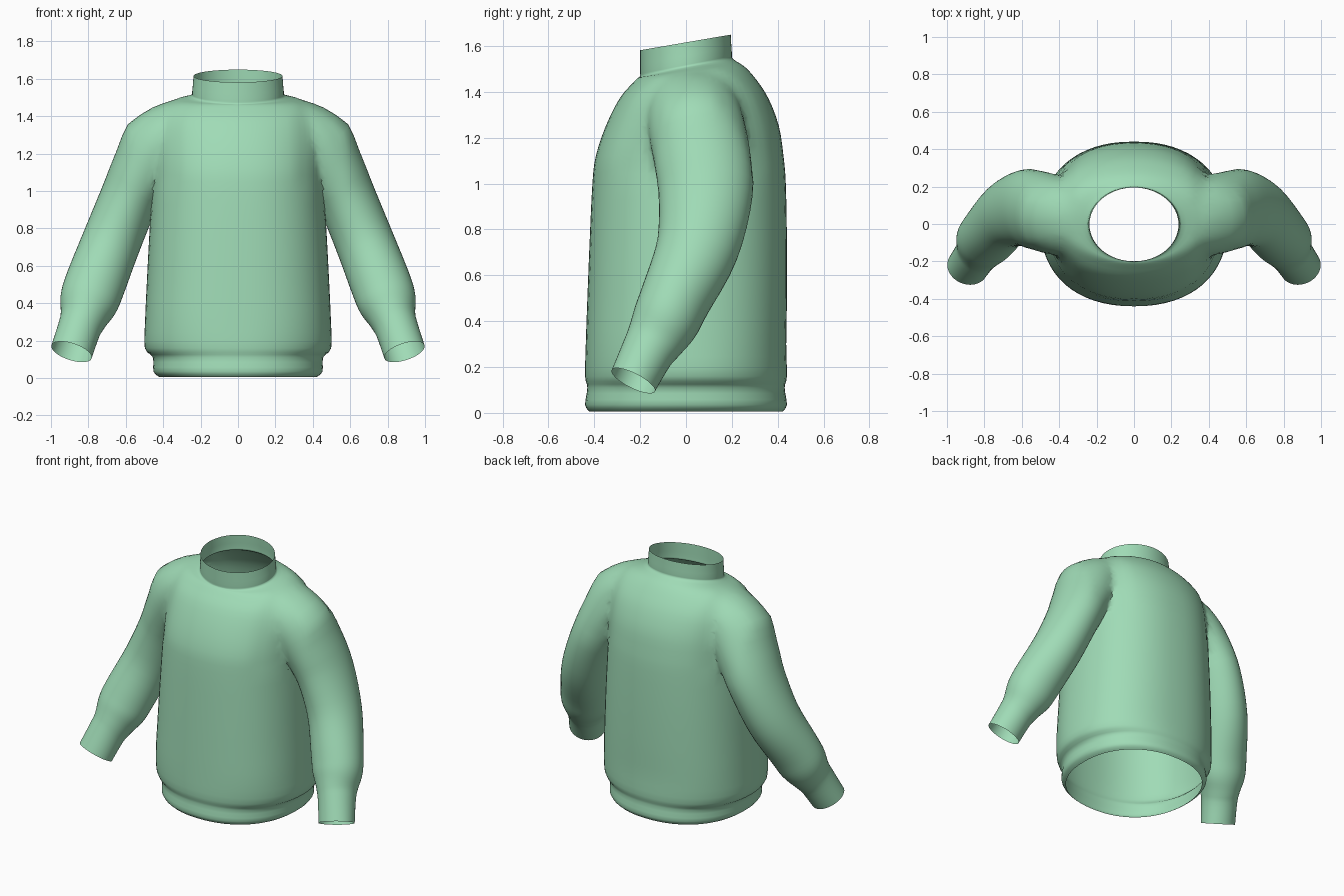
import bpy, bmesh, math
from mathutils import Vector

if "Cube" in bpy.data.objects:
    bpy.data.objects.remove(bpy.data.objects["Cube"])


def spline(rows, steps):
    # Catmull-Rom interpolation of rows of numbers
    out = []
    for i in range(len(rows) - 1):
        a, b = rows[max(i - 1, 0)], rows[i]
        c, d = rows[i + 1], rows[min(i + 2, len(rows) - 1)]
        for k in range(steps):
            t = k / steps
            out.append([0.5 * (2 * q + (r - p) * t + (2 * p - 5 * q + 4 * r - s) * t * t
                               + (3 * q - p - 3 * r + s) * t ** 3)
                        for p, q, r, s in zip(a, b, c, d)])
    return out + [list(rows[-1])]


def loft(name, rings):
    # closed tube through rings of points, with an n-gon at each end
    bm = bmesh.new()
    vs = [[bm.verts.new(p) for p in ring] for ring in rings]
    n = len(vs[0])
    for a, b in zip(vs, vs[1:]):
        for i in range(n):
            bm.faces.new((a[i], a[(i + 1) % n], b[(i + 1) % n], b[i]))
    bm.faces.new(vs[0])
    bm.faces.new(vs[-1])
    bmesh.ops.recalc_face_normals(bm, faces=bm.faces)
    me = bpy.data.meshes.new(name)
    bm.to_mesh(me)
    bm.free()
    ob = bpy.data.objects.new(name, me)
    bpy.context.collection.objects.link(ob)
    return ob


# body with hem and collar: z, half width, front y, back y, tilt, roundness
body_rows = [
    (0.005, 0.42, -0.42, 0.42, 0, 2.2), (0.035, 0.452, -0.44, 0.44, 0, 2.2),
    (0.11, 0.455, -0.43, 0.43, 0, 2.2), (0.16, 0.498, -0.44, 0.44, 0, 2.2),
    (0.30, 0.497, -0.437, 0.437, 0, 2.3), (0.50, 0.488, -0.43, 0.44, 0, 2.3),
    (0.75, 0.475, -0.42, 0.44, 0, 2.3), (1.00, 0.46, -0.408, 0.435, 0, 2.3),
    (1.12, 0.455, -0.393, 0.425, 0, 2.3), (1.25, 0.46, -0.35, 0.405, 0, 2.2),
    (1.37, 0.46, -0.29, 0.36, 0, 2.1), (1.445, 0.425, -0.235, 0.305, 0.01, 2),
    (1.485, 0.35, -0.21, 0.255, 0.025, 2), (1.505, 0.255, -0.2, 0.205, 0.038, 2),
    (1.53, 0.245, -0.2, 0.2, 0.038, 2), (1.615, 0.238, -0.2, 0.195, 0.034, 2)]
SEG = 64
rings = []
for z, rx, y0, y1, tilt, e in spline(body_rows, 3):
    ring = []
    for i in range(SEG):
        a = 2 * math.pi * i / SEG
        c, s = math.cos(a), math.sin(a)
        px = math.copysign(abs(c) ** (2 / e), c)
        py = math.copysign(abs(s) ** (2 / e), s)
        ring.append((rx * px, (y0 + y1) / 2 + (y1 - y0) / 2 * py, z + tilt * py))
    rings.append(ring)
sweater = loft("sweater", rings)

# sleeve with cuff: centre x, y, z, radius along y, radius across
sleeve_rows = [
    (0.29, 0.04, 1.31, 0.19, 0.16), (0.405, 0.04, 1.275, 0.21, 0.195),
    (0.50, 0.07, 1.12, 0.215, 0.175), (0.585, 0.085, 0.95, 0.205, 0.158),
    (0.68, 0.05, 0.72, 0.18, 0.158), (0.765, -0.045, 0.50, 0.155, 0.162),
    (0.80, -0.09, 0.40, 0.147, 0.155), (0.827, -0.135, 0.32, 0.128, 0.126),
    (0.85, -0.17, 0.26, 0.115, 0.115), (0.89, -0.23, 0.14, 0.105, 0.113)]


def sleeve(side):
    rows = spline(sleeve_rows, 4)
    pts = [Vector(r[:3]) for r in rows]
    out = []
    for i, r in enumerate(rows):
        t = (pts[min(i + 1, len(pts) - 1)] - pts[max(i - 1, 0)]).normalized()
        u = Vector((0, 1, 0))
        u = (u - t * t.dot(u)).normalized()
        v = t.cross(u)
        ring = []
        for k in range(44):
            a = 2 * math.pi * k / 44
            p = pts[i] + u * r[3] * math.cos(a) + v * r[4] * math.sin(a)
            ring.append((p.x * side, p.y, p.z))
        out.append(ring)
    return loft("sleeve_helper", out)


# join sleeves to body
helpers = [sleeve(1), sleeve(-1)]
for h in helpers:
    m = sweater.modifiers.new("join", 'BOOLEAN')
    m.operation, m.solver, m.object = 'UNION', 'EXACT', h
    h.hide_render = True
dg = bpy.context.evaluated_depsgraph_get()
me = bpy.data.meshes.new_from_object(sweater.evaluated_get(dg))
sweater.modifiers.clear()
sweater.data = me
for h in helpers:
    bpy.data.objects.remove(h)

# open neck, hem and cuffs, then soften the shoulder seams
bm = bmesh.new()
bm.from_mesh(me)
bmesh.ops.delete(bm, geom=[f for f in bm.faces if len(f.verts) >= 40], context='FACES')
bmesh.ops.remove_doubles(bm, verts=bm.verts, dist=0.004)
seam = [v for v in bm.verts if 0.32 < abs(v.co.x) < 0.56 and v.co.z > 1.0]
for _ in range(6):
    bmesh.ops.smooth_vert(bm, verts=seam, factor=0.5, use_axis_x=True,
                          use_axis_y=True, use_axis_z=True)
bm.to_mesh(me)
bm.free()

# knit colour
mat = bpy.data.materials.new("green_knit")
mat.diffuse_color = (0.35, 0.71, 0.47, 1)
mat.use_nodes = True
mat.node_tree.nodes["Principled BSDF"].inputs["Base Color"].default_value = mat.diffuse_color
me.materials.clear()
me.materials.append(mat)

bpy.context.view_layer.objects.active = sweater
sweater.select_set(True)
bpy.ops.object.shade_smooth_by_angle(angle=math.radians(60))
